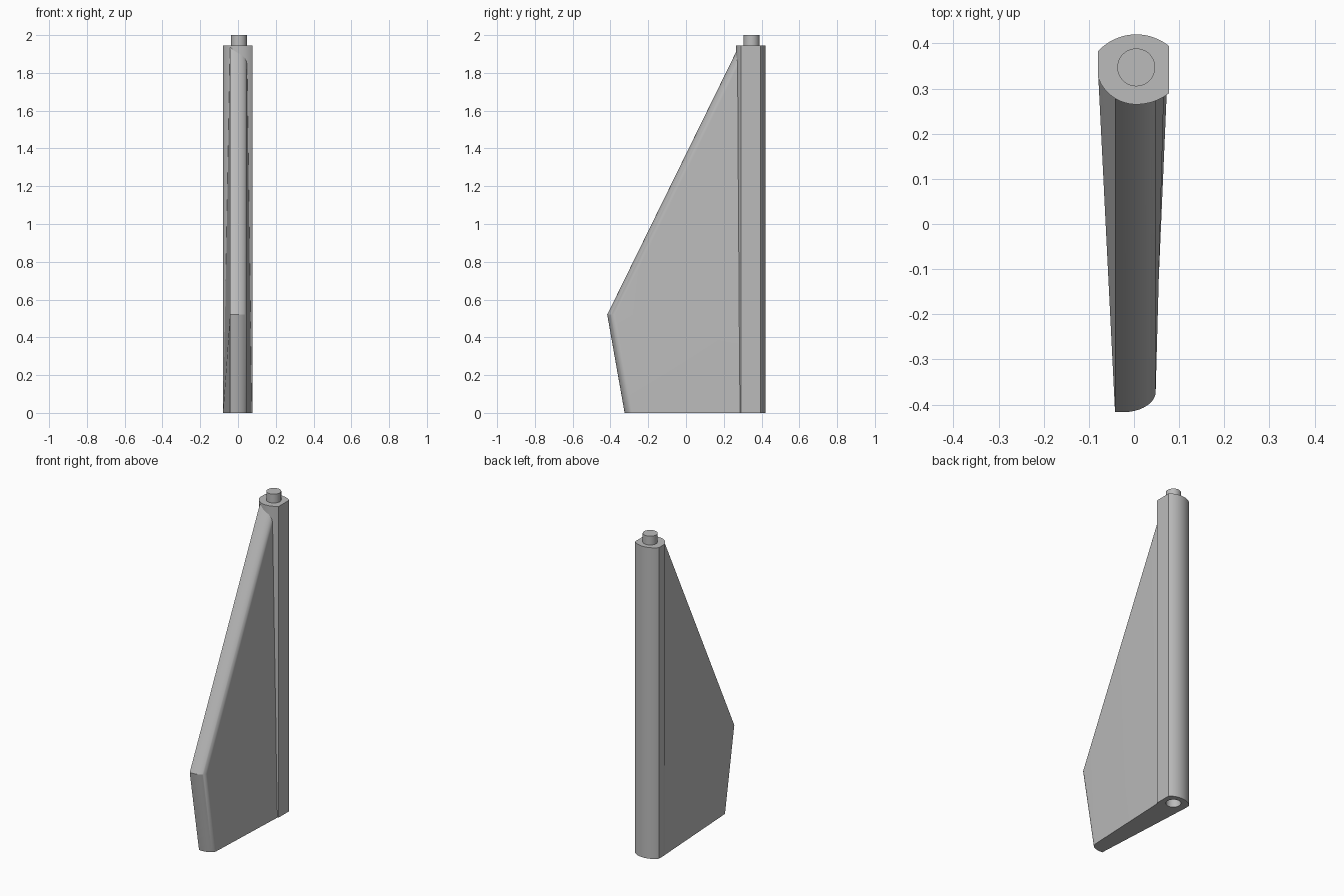
import bpy, bmesh, math

if "Cube" in bpy.data.objects:
    bpy.data.objects.remove(bpy.data.objects["Cube"], do_unlink=True)

GREY = (0.5, 0.5, 0.5, 1)
mat = bpy.data.materials.new("plain grey")
mat.use_nodes = True
mat.diffuse_color = GREY
mat.node_tree.nodes["Principled BSDF"].inputs["Base Color"].default_value = GREY

PIN_X, PIN_Y, PIN_R = 0.005, 0.347, 0.042
HINGE_TOP = 1.945


def loft(name, rings):
    """Skin a stack of equal point rings and cap both ends."""
    bm = bmesh.new()
    loops = [[bm.verts.new(p) for p in ring] for ring in rings]
    n = len(loops[0])
    for a, b in zip(loops, loops[1:]):
        for i in range(n):
            j = (i + 1) % n
            bm.faces.new((a[i], a[j], b[j], b[i]))
    bm.faces.new(loops[0][::-1])
    bm.faces.new(loops[-1])
    bmesh.ops.recalc_face_normals(bm, faces=bm.faces)
    mesh = bpy.data.meshes.new(name)
    bm.to_mesh(mesh)
    bm.free()
    mesh.materials.append(mat)
    obj = bpy.data.objects.new(name, mesh)
    bpy.context.collection.objects.link(obj)
    return obj


def activate(obj):
    bpy.ops.object.select_all(action='DESELECT')
    obj.select_set(True)
    bpy.context.view_layer.objects.active = obj


def cylinder(name, z0, z1):
    circle = [(PIN_X + PIN_R * math.cos(math.tau * i / 48),
               PIN_Y + PIN_R * math.sin(math.tau * i / 48)) for i in range(48)]
    return loft(name, [[(x, y, z) for x, y in circle] for z in (z0, z1)])


# Hinge post: flat sides, bowed front and back
def bow(x, radius):
    return radius - math.sqrt(radius ** 2 - (x - PIN_X) ** 2)


STEPS = 24
xs = [-0.08 + 0.158 * i / STEPS for i in range(STEPS + 1)]
outline = [(x, 0.265 + bow(x, 0.09 if x < PIN_X else 0.119)) for x in xs]
outline += [(x, 0.42 - bow(x, 0.115)) for x in reversed(xs)]
post = loft("hinge_post", [[(x, y, z) for x, y in outline] for z in (0, HINGE_TOP)])


# Fin blade: tapered section with one rounded leading corner
def blade_ring(z, lead):
    widen = 1 - z / HINGE_TOP
    root = 0.325
    ring = [(-0.042 - 0.037 * widen, root, z), (-0.042, lead, z)]
    for i in range(13):
        a = math.pi / 2 * i / 12
        ring.append((-0.025 + 0.073 * math.sin(a), lead + 0.045 * (1 - math.cos(a)), z))
    ring.append((0.048 + 0.026 * widen, root, z))
    return ring


blade = loft("fin_blade", [blade_ring(0, -0.325), blade_ring(0.52, -0.417),
                           blade_ring(1.935, 0.277)])

# Socket in the underside
cutter = cylinder("socket_cutter", -0.05, 0.06)
cutter.hide_render = True
for part in (post, blade):
    mod = part.modifiers.new("socket", 'BOOLEAN')
    mod.operation = 'DIFFERENCE'
    mod.solver = 'EXACT'
    mod.object = cutter
    activate(part)
    bpy.ops.object.modifier_apply(modifier=mod.name)
bpy.data.objects.remove(cutter, do_unlink=True)

# Hinge pin on top
pin = cylinder("hinge_pin", HINGE_TOP - 0.01, 2.0)

for part in (post, blade, pin):
    activate(part)
    bpy.ops.object.shade_smooth_by_angle(angle=math.radians(25))
